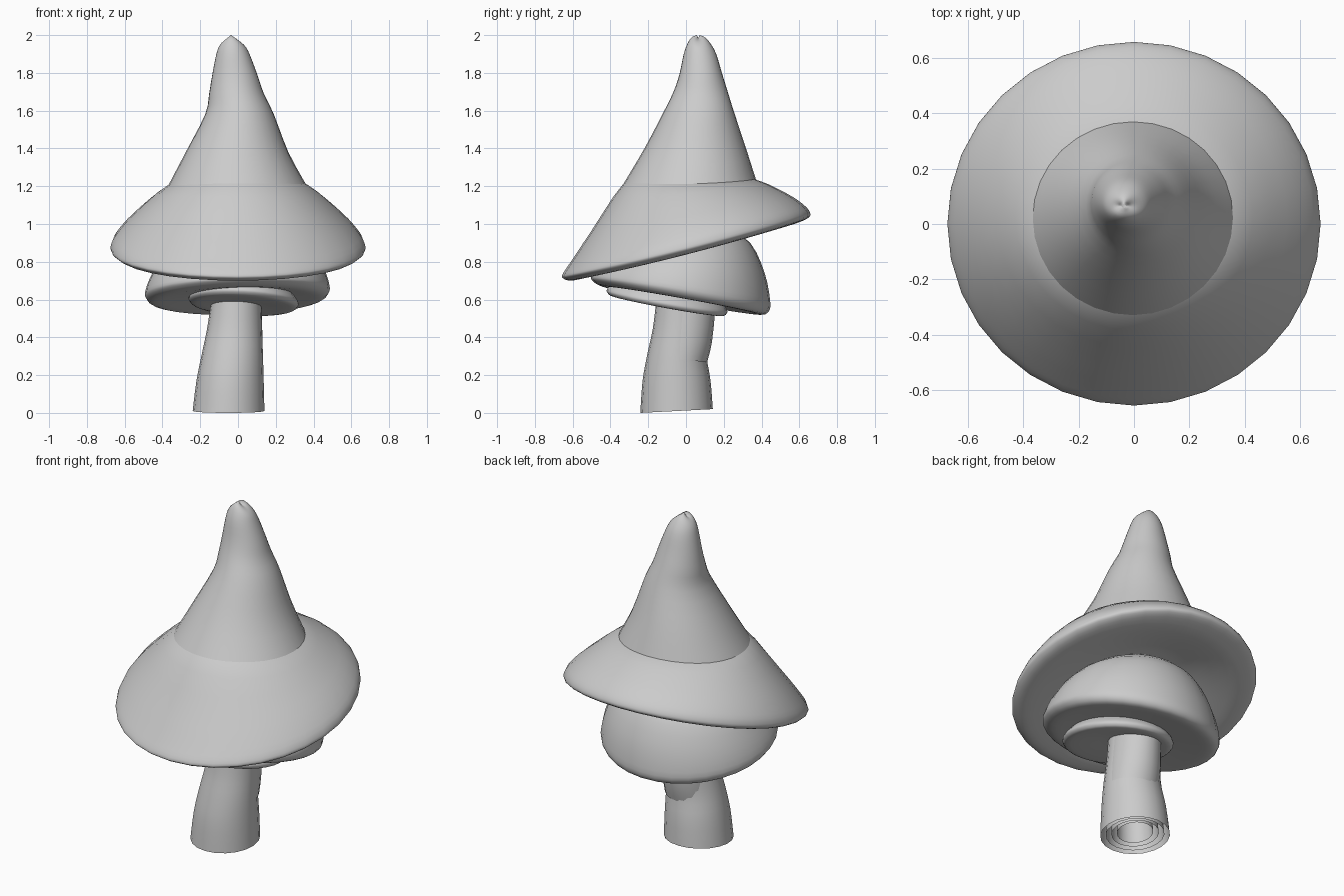
import bpy, bmesh, math

SEG = 32


def spline(rows, steps):
    """Smoothly interpolate rows of ring parameters (Catmull-Rom)."""
    out = []
    n = len(rows)
    for i in range(n - 1):
        p0, p1 = rows[max(i - 1, 0)], rows[i]
        p2, p3 = rows[i + 1], rows[min(i + 2, n - 1)]
        for s in range(steps):
            t = s / steps
            out.append([0.5 * (2 * b + (c - a) * t + (2 * a - 5 * b + 4 * c - d) * t * t
                               + (3 * b - a - 3 * c + d) * t ** 3)
                        for a, b, c, d in zip(p0, p1, p2, p3)])
    out.append(list(rows[-1]))
    return out


def loft(name, rows, bow=0.0, xtilt=0.0, cap_start=False, cap_end=False, steps=3, seg=SEG):
    """Each row: front y, front z, back y, back z, centre x, x radius."""
    bm = bmesh.new()
    rings = []
    for yf, zf, yb, zb, xc, rx in spline(rows, steps):
        ring = []
        for k in range(seg):
            a = 2 * math.pi * k / seg
            c, s = math.cos(a), math.sin(a)
            y = (yf + yb) / 2 + (yb - yf) / 2 * s
            z = (zf + zb) / 2 + (zb - zf) / 2 * s + bow * c * c + xtilt * rx * c
            ring.append(bm.verts.new((xc + rx * c, y, z)))
        rings.append(ring)
    for r0, r1 in zip(rings, rings[1:]):
        for k in range(seg):
            j = (k + 1) % seg
            bm.faces.new((r0[k], r0[j], r1[j], r1[k]))
    if cap_start:
        bm.faces.new(rings[0])
    if cap_end:
        bm.faces.new(rings[-1])
    bmesh.ops.recalc_face_normals(bm, faces=bm.faces)
    for f in bm.faces:
        f.smooth = True
    me = bpy.data.meshes.new(name)
    bm.to_mesh(me)
    bm.free()
    ob = bpy.data.objects.new(name, me)
    bpy.context.collection.objects.link(ob)
    return ob


# Pointed top of the cap
loft("cap_point", [
    (-.33, 1.215, .37, 1.237, -.003, .365),
    (-.22, 1.40, .318, 1.40, -.005, .272),
    (-.115, 1.60, .252, 1.60, .008, .182),
    (-.062, 1.71, .218, 1.71, -.008, .145),
    (-.033, 1.80, .19, 1.80, -.016, .122),
    (-.012, 1.90, .16, 1.90, -.025, .094),
    (.008, 1.955, .13, 1.955, -.03, .073),
    (.03, 1.988, .10, 1.988, -.035, .042),
    (.058, 2.0, .072, 2.0, -.037, .009)], bow=-.02, cap_end=True)

# Wide tilted brim with rounded lip and hollow underside
loft("brim", [
    (-.20, 1.27, .20, 1.25, 0, .2),
    (-.33, 1.215, .37, 1.235, 0, .365),
    (-.50, .965, .54, 1.158, 0, .555),
    (-.61, .80, .625, 1.10, 0, .65),
    (-.653, .735, .657, 1.06, 0, .674),
    (-.65, .712, .65, 1.035, 0, .668),
    (-.60, .70, .60, 1.01, 0, .625),
    (-.50, .735, .51, .99, 0, .52),
    (-.25, .85, .25, 1.0, 0, .25)], bow=-.015, cap_start=True, cap_end=True)

# Lower cap, tilted backwards
loft("lower_cap", [
    (-.20, .95, .20, 1.0, 0, .2),
    (-.38, .84, .34, .90, 0, .37),
    (-.46, .775, .415, .745, 0, .45),
    (-.50, .725, .445, .60, -.003, .487),
    (-.495, .70, .44, .54, -.003, .482),
    (-.45, .672, .40, .52, -.003, .44),
    (-.35, .66, .30, .545, 0, .33),
    (-.10, .64, .10, .60, 0, .1)], xtilt=.03, cap_start=True, cap_end=True)

# Small disc around the stem
loft("gill_disc", [
    (-.37, .70, .18, .60, .03, .25),
    (-.415, .66, .215, .55, .03, .287),
    (-.415, .635, .215, .525, .03, .287),
    (-.37, .615, .18, .515, .03, .25),
    (-.12, .585, .03, .555, .02, .1)], xtilt=-.05, cap_start=True, cap_end=True)

# Nested stem tubes, open at the foot
for i, k in enumerate((1.0, .84, .68, .52)):
    rows = []
    for yf, yb, z, xc, rx in ((-.242, .142, .01, -.05, .19),
                              (-.23, .13, .17, -.042, .178),
                              (-.205, .108, .31, -.03, .162),
                              (-.175, .11, .45, -.018, .145),
                              (-.155, .11, .62, -.008, .13)):
        yc, ry = (yf + yb) / 2, (yb - yf) / 2 * k
        tip = .01 if z < .1 else 0
        rows.append((yc - ry, z - tip + .006 * i, yc + ry, z + tip + .006 * i, xc, rx * k))
    loft("stem_layer_%d" % (i + 1), rows, seg=20)

# Upper stem, leaning back
loft("upper_stem", [
    (-.17, .29, .112, .27, -.015, .145),
    (-.165, .40, .138, .38, -.012, .142),
    (-.155, .62, .16, .60, -.008, .13)], cap_start=False, seg=20)
